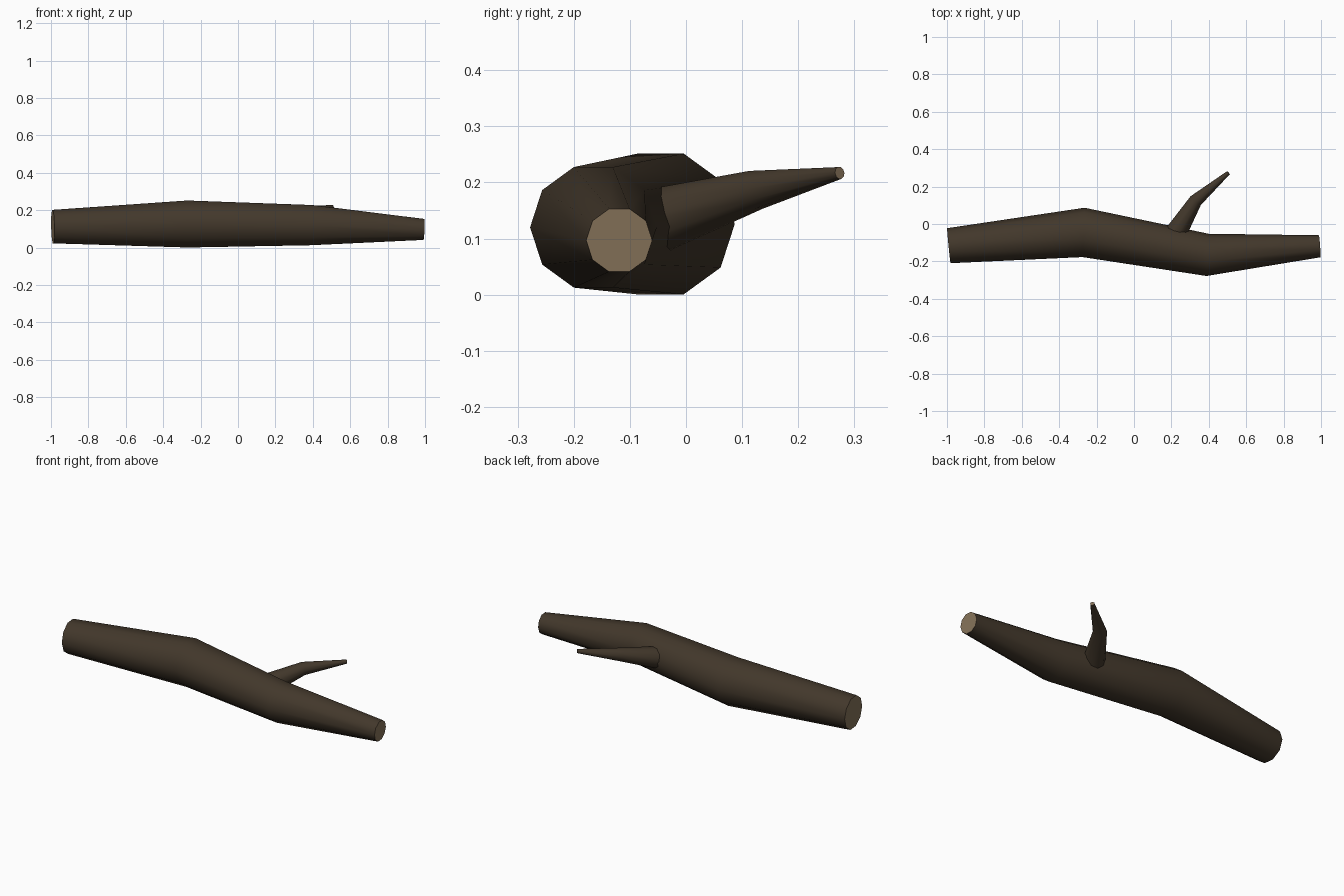
import bpy, bmesh, math
from mathutils import Vector

if "Cube" in bpy.data.objects:
    bpy.data.objects.remove(bpy.data.objects["Cube"])

SIDES = 10

def material(name, rgb):
    m = bpy.data.materials.new(name)
    m.diffuse_color = (*rgb, 1)
    m.use_nodes = True
    m.node_tree.nodes["Principled BSDF"].inputs["Base Color"].default_value = m.diffuse_color
    return m

bark = material("dark_bark", (0.055, 0.039, 0.024))
wood = material("cut_wood", (0.235, 0.168, 0.100))

def tapered_limb(name, path, cap_start=True):
    """Sweep a ten-sided ring along points given as (x, y, z, radius)."""
    pts = [Vector(p[:3]) for p in path]
    dirs = [(b - a).normalized() for a, b in zip(pts, pts[1:])]
    bm = bmesh.new()
    rings = []
    for i, p in enumerate(pts):
        t = (dirs[max(i - 1, 0)] + dirs[min(i, len(dirs) - 1)]).normalized()
        u = Vector((0, 0, 1)).cross(t).normalized()
        v = t.cross(u)
        ring = []
        for k in range(SIDES):
            a = 2 * math.pi * k / SIDES
            ring.append(bm.verts.new(p + path[i][3] * (math.cos(a) * u + math.sin(a) * v)))
        rings.append(ring)
    for r0, r1 in zip(rings, rings[1:]):
        for k in range(SIDES):
            n = (k + 1) % SIDES
            bm.faces.new((r0[k], r0[n], r1[n], r1[k]))
    # Sawn ends show pale wood
    bm.faces.new(rings[-1]).material_index = 1
    start = bm.faces.new(rings[0][::-1])
    start.material_index = 1 if cap_start else 0
    bmesh.ops.recalc_face_normals(bm, faces=bm.faces[:])
    me = bpy.data.meshes.new(name)
    bm.to_mesh(me)
    bm.free()
    me.materials.append(bark)
    me.materials.append(wood)
    ob = bpy.data.objects.new(name, me)
    bpy.context.collection.objects.link(ob)
    bpy.ops.object.select_all(action='DESELECT')
    ob.select_set(True)
    bpy.context.view_layer.objects.active = ob
    bpy.ops.object.shade_smooth_by_angle(angle=math.radians(45))
    return ob

# Main log with two bends
tapered_limb("log", [
    (-0.990, -0.116, 0.112, 0.094),
    (-0.270, -0.045, 0.126, 0.132),
    (0.393, -0.165, 0.120, 0.113),
    (0.993, -0.119, 0.097, 0.059),
])

# Side branch, its base sunk into the log
tapered_limb("side_branch", [
    (0.217, -0.060, 0.130, 0.060),
    (0.330, 0.125, 0.187, 0.036),
    (0.505, 0.274, 0.217, 0.011),
], cap_start=False)
